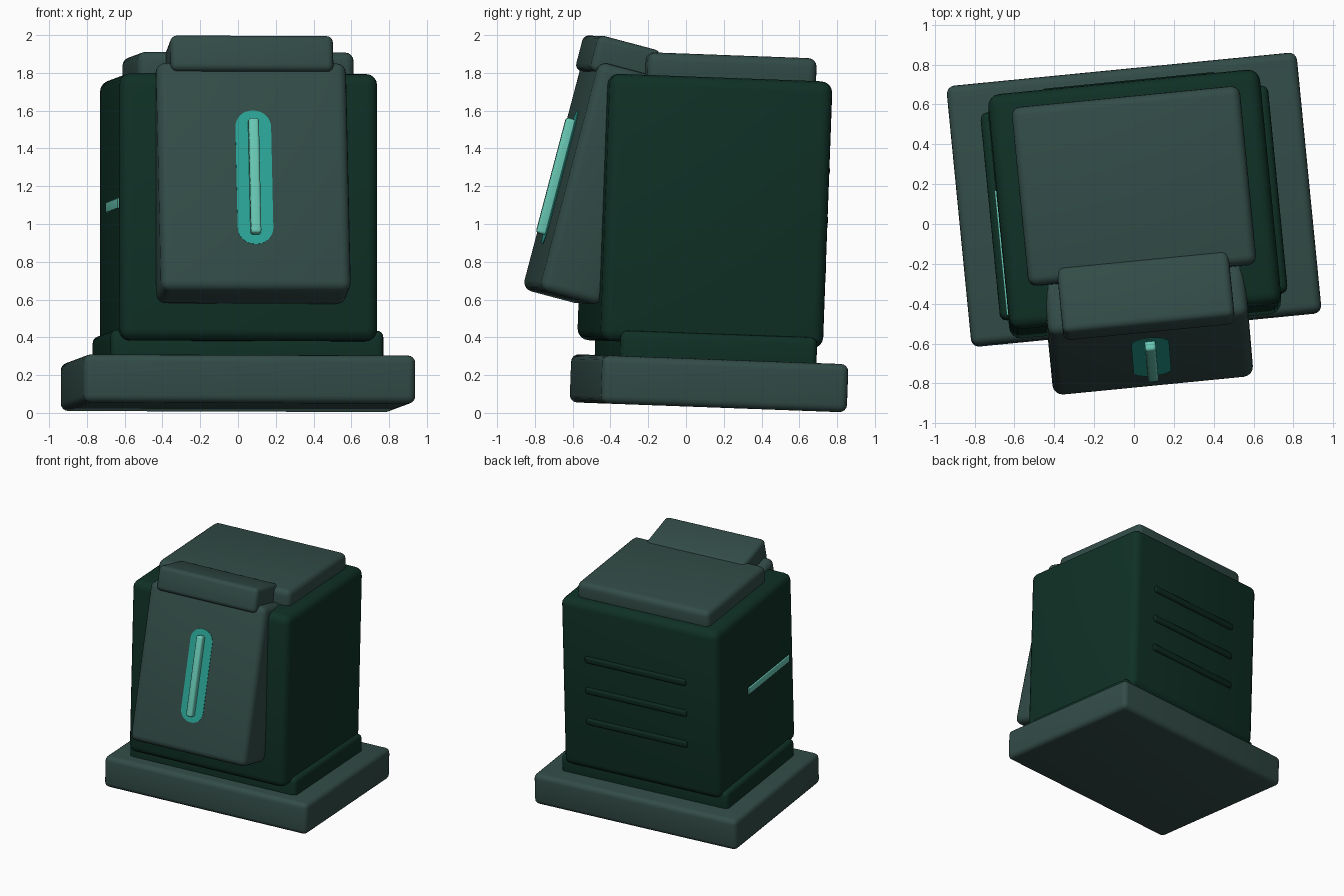
import bpy, bmesh, math
from mathutils import Matrix, Vector

if "Cube" in bpy.data.objects:
    bpy.data.objects.remove(bpy.data.objects["Cube"], do_unlink=True)


def material(name, color):
    m = bpy.data.materials.new(name)
    m.use_nodes = True
    m.diffuse_color = (*color, 1)
    m.node_tree.nodes["Principled BSDF"].inputs["Base Color"].default_value = (*color, 1)
    return m


grey = material("slate grey green", (0.032, 0.072, 0.063))
green = material("dark green", (0.0048, 0.03, 0.019))
vent_green = material("vent green", (0.004, 0.022, 0.014))
mint = material("light mint", (0.14, 0.58, 0.46))
teal = material("teal glow", (0.023, 0.37, 0.30))

# The whole model is turned a little and leans back
LEAN = Matrix.Rotation(math.radians(-2.1), 4, "X") @ Matrix.Rotation(math.radians(5.6), 4, "Z")
TILT = Matrix.Rotation(math.radians(-12.7), 4, "X")


def frame(center, tilted=False):
    return Matrix.Translation(center) @ LEAN @ (TILT if tilted else Matrix())


def rounded_box(name, place, size, radius, mat, offset=(0, 0, 0), outline_only=False):
    """Box with rounded edges; outline_only rounds just the edges along y."""
    bm = bmesh.new()
    bmesh.ops.create_cube(bm, size=1)
    bmesh.ops.scale(bm, vec=Vector(size), verts=bm.verts)
    edges = [e for e in bm.edges
             if not outline_only or abs(e.verts[0].co.y - e.verts[1].co.y) > 1e-5]
    bmesh.ops.bevel(bm, geom=edges, offset=radius, segments=8 if outline_only else 4,
                    profile=0.5, affect="EDGES", clamp_overlap=True)
    mesh = bpy.data.meshes.new(name)
    bm.to_mesh(mesh)
    bm.free()
    mesh.materials.append(mat)
    ob = bpy.data.objects.new(name, mesh)
    bpy.context.collection.objects.link(ob)
    ob.matrix_world = place @ Matrix.Translation(offset)
    bpy.ops.object.select_all(action="DESELECT")
    ob.select_set(True)
    bpy.context.view_layer.objects.active = ob
    bpy.ops.object.shade_smooth_by_angle(angle=math.radians(35))
    return ob


# Base and plinth
rounded_box("base", frame((0, 0.122, 0.157)), (1.765, 1.31, 0.255), 0.04, grey)
rounded_box("plinth", frame((0, 0.105, 0.32)), (1.45, 1.045, 0.2), 0.035, green)

# Main body with lid
body = frame((0.003, 0.1, 1.07))
rounded_box("body", body, (1.37, 1.185, 1.415), 0.06, green)
rounded_box("lid", frame((0, 0.19, 1.795)), (1.15, 0.9, 0.2), 0.045, grey)

# Rear vents
for i in range(3):
    rounded_box(f"rear_vent_{i + 1}", body, (0.88, 0.04, 0.055), 0.018, vent_green,
                (0.03, 0.592, 0.235 - 0.262 * i))

# Side light strip
rounded_box("side_light", body, (0.02, 0.63, 0.055), 0.005, mint, (-0.684, -0.18, 0.02))

# Sloping front panel with its light and glow
panel = frame((0.07, -0.5, 1.215), True)
rounded_box("front_panel", panel, (1.01, 0.34, 1.25), 0.05, grey)
rounded_box("light_glow", panel, (0.19, 0.006, 0.73), 0.09, teal,
            (0, -0.17, -0.012), outline_only=True)
rounded_box("front_light", panel, (0.055, 0.06, 0.63), 0.015, mint, (0, -0.19, -0.012))

# Lip over the panel
rounded_box("top_lip", frame((0.06, -0.36, 1.866), True), (0.865, 0.345, 0.195), 0.035, grey)
